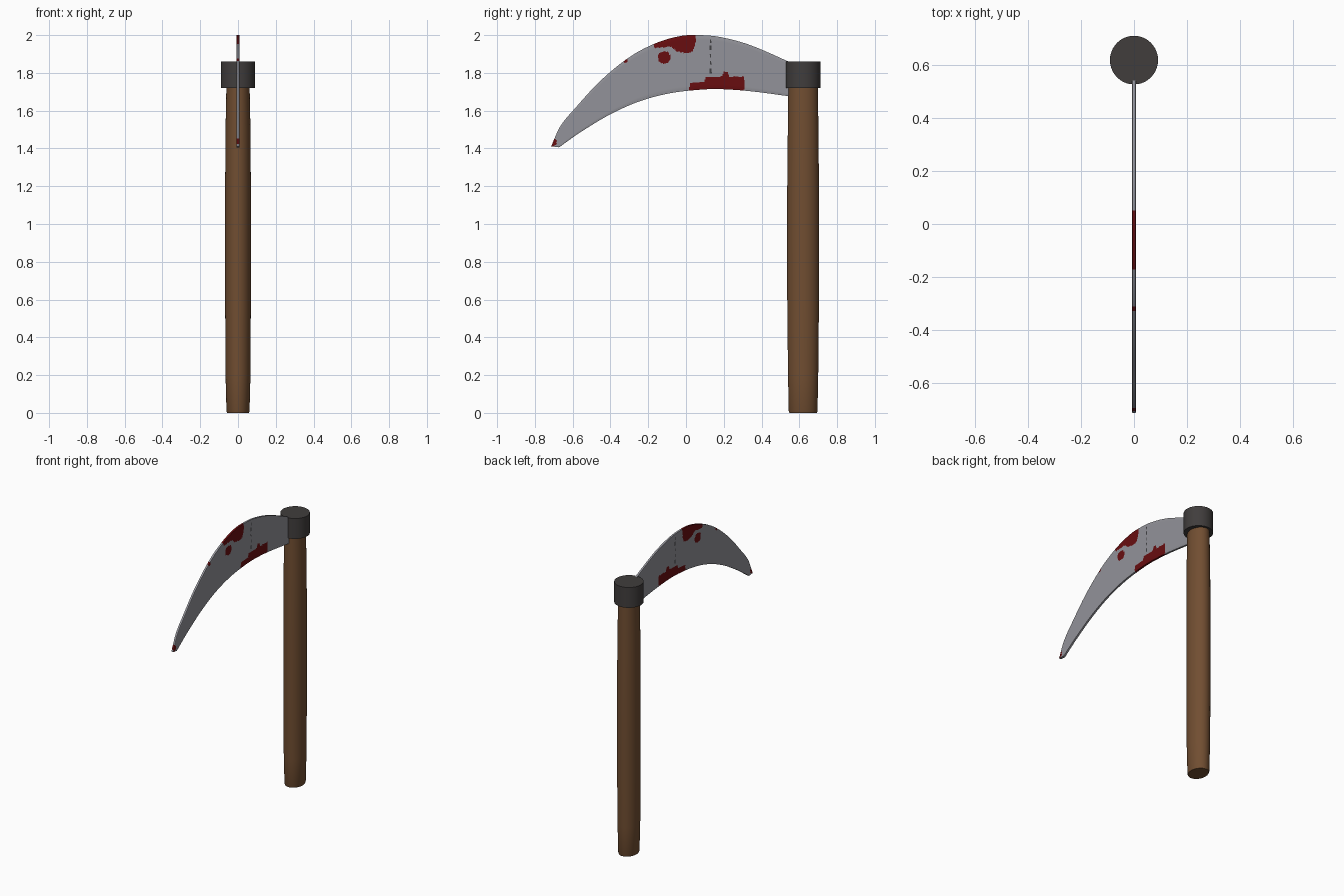
import bpy, bmesh, math

if "Cube" in bpy.data.objects:
    bpy.data.objects.remove(bpy.data.objects["Cube"])


def material(name, rgb):
    m = bpy.data.materials.new(name)
    m.diffuse_color = (*rgb, 1)
    m.use_nodes = True
    m.node_tree.nodes["Principled BSDF"].inputs["Base Color"].default_value = m.diffuse_color
    return m


STEEL = material("steel", (0.29, 0.29, 0.32))
BLOOD = material("dark red", (0.14, 0.004, 0.005))
NICK = material("dark nick", (0.05, 0.05, 0.055))
WOOD = material("brown wood", (0.165, 0.076, 0.031))
IRON = material("black iron", (0.052, 0.047, 0.046))


def finish(name, bm, mats):
    bmesh.ops.recalc_face_normals(bm, faces=bm.faces)
    me = bpy.data.meshes.new(name)
    bm.to_mesh(me)
    bm.free()
    for m in mats:
        me.materials.append(m)
    me.shade_smooth()
    me.set_sharp_from_angle(angle=math.radians(35))
    ob = bpy.data.objects.new(name, me)
    bpy.context.collection.objects.link(ob)
    return ob


def column(name, rings, mat, y0=0.62, n=40):
    """Stack of elliptical rings (z, x radius, y radius), closed at both ends."""
    bm = bmesh.new()
    loops = [[bm.verts.new((rx * math.cos(2 * math.pi * i / n),
                            y0 + ry * math.sin(2 * math.pi * i / n), z))
              for i in range(n)] for z, rx, ry in rings]
    for a, b in zip(loops, loops[1:]):
        for i in range(n):
            j = (i + 1) % n
            bm.faces.new((a[i], a[j], b[j], b[i]))
    bm.faces.new(loops[0])
    bm.faces.new(loops[-1])
    return finish(name, bm, [mat])


# Wooden handle, slightly swollen and oval
column("handle", [(0, .058, .073), (.008, .061, .076), (.2, .066, .080), (.6, .068, .084),
                  (1.2, .068, .084), (1.5, .066, .081), (1.75, .061, .078)], WOOD)

# Iron collar on top of the handle
column("collar", [(1.72, .091, .092), (1.86, .091, .092)], IRON)

# Blade outline: back edge and cutting edge as (y, z)
OUTER = [(-.714, 1.411), (-.667, 1.515), (-.587, 1.613), (-.455, 1.756), (-.30, 1.883),
         (-.16, 1.957), (-.03, 1.995), (.07, 2.0), (.18, 1.99), (.34, 1.947), (.57, 1.848)]
INNER = [(-.672, 1.406), (-.56, 1.485), (-.40, 1.581), (-.244, 1.65), (-.085, 1.692),
         (.074, 1.711), (.18, 1.714), (.34, 1.703), (.57, 1.673)]


def curve(pts, y):
    """Smooth height through the points at y."""
    k = max(i for i in range(len(pts) - 1) if i == 0 or pts[i][0] <= y)

    def slope(i):
        a, b = pts[max(i - 1, 0)], pts[min(i + 1, len(pts) - 1)]
        return (b[1] - a[1]) / (b[0] - a[0])
    (ya, za), (yb, zb) = pts[k], pts[k + 1]
    h = yb - ya
    t = (y - ya) / h
    return (za * (1 + 2 * t) * (1 - t) ** 2 + zb * t * t * (3 - 2 * t)
            + h * t * (1 - t) * (slope(k) * (1 - t) - slope(k + 1) * t))


# Painted stains: polygons and round spots on the y-z plane
STAINS = [[(-.17, 1.94), (-.16, 1.932), (-.08, 1.94), (-.05, 1.915), (0, 1.905), (.035, 1.912),
           (.05, 1.95), (.05, 2.02), (-.17, 2.02)],
          [(.015, 1.69), (.02, 1.745), (.10, 1.755), (.105, 1.78), (.19, 1.78), (.20, 1.805),
           (.22, 1.805), (.23, 1.78), (.31, 1.78), (.31, 1.715), (.295, 1.69)]]
SPOTS = [(-.116, 1.882, .033), (-.32, 1.865, .011), (-.70, 1.43, .016)]


def inside(poly, y, z):
    hit = False
    for (ya, za), (yb, zb) in zip(poly, poly[1:] + poly[:1]):
        if (za > z) != (zb > z) and y < ya + (z - za) * (yb - ya) / (zb - za):
            hit = not hit
    return hit


def paint(c):
    if any(inside(p, c.y, c.z) for p in STAINS):
        return 1
    if any(math.hypot(c.y - y, c.z - z) < r for y, z, r in SPOTS):
        return 1
    if abs(c.y - .13) < .004 and 1.79 < c.z < 1.975 and (c.z * 25) % 1 < .6:
        return 2
    return 0


# Blade: fine grid on both sides, thinned a little at the rims
bm = bmesh.new()
NU, NV = 220, 44
sides = []
for s in (-1, 1):
    grid = []
    for i in range(NU + 1):
        t = i / NU
        yo, yi = .57 - 1.284 * t, .57 - 1.242 * t
        zo, zi = curve(OUTER, yo), curve(INNER, yi)
        row = []
        for j in range(NV + 1):
            v = j / NV
            half = .0085 - .002 * max(0, 1 - min(v, 1 - v) / .06)
            row.append(bm.verts.new((s * half, yi + (yo - yi) * v, zi + (zo - zi) * v)))
        grid.append(row)
    for i in range(NU):
        for j in range(NV):
            bm.faces.new((grid[i][j], grid[i + 1][j], grid[i + 1][j + 1], grid[i][j + 1]))
    sides.append(grid)
L, R = sides
for j in (0, NV):
    for i in range(NU):
        bm.faces.new((L[i][j], L[i + 1][j], R[i + 1][j], R[i][j]))
for i in (0, NU):
    for j in range(NV):
        bm.faces.new((L[i][j], L[i][j + 1], R[i][j + 1], R[i][j]))
for f in bm.faces:
    f.material_index = paint(f.calc_center_median())
finish("blade", bm, [STEEL, BLOOD, NICK])
